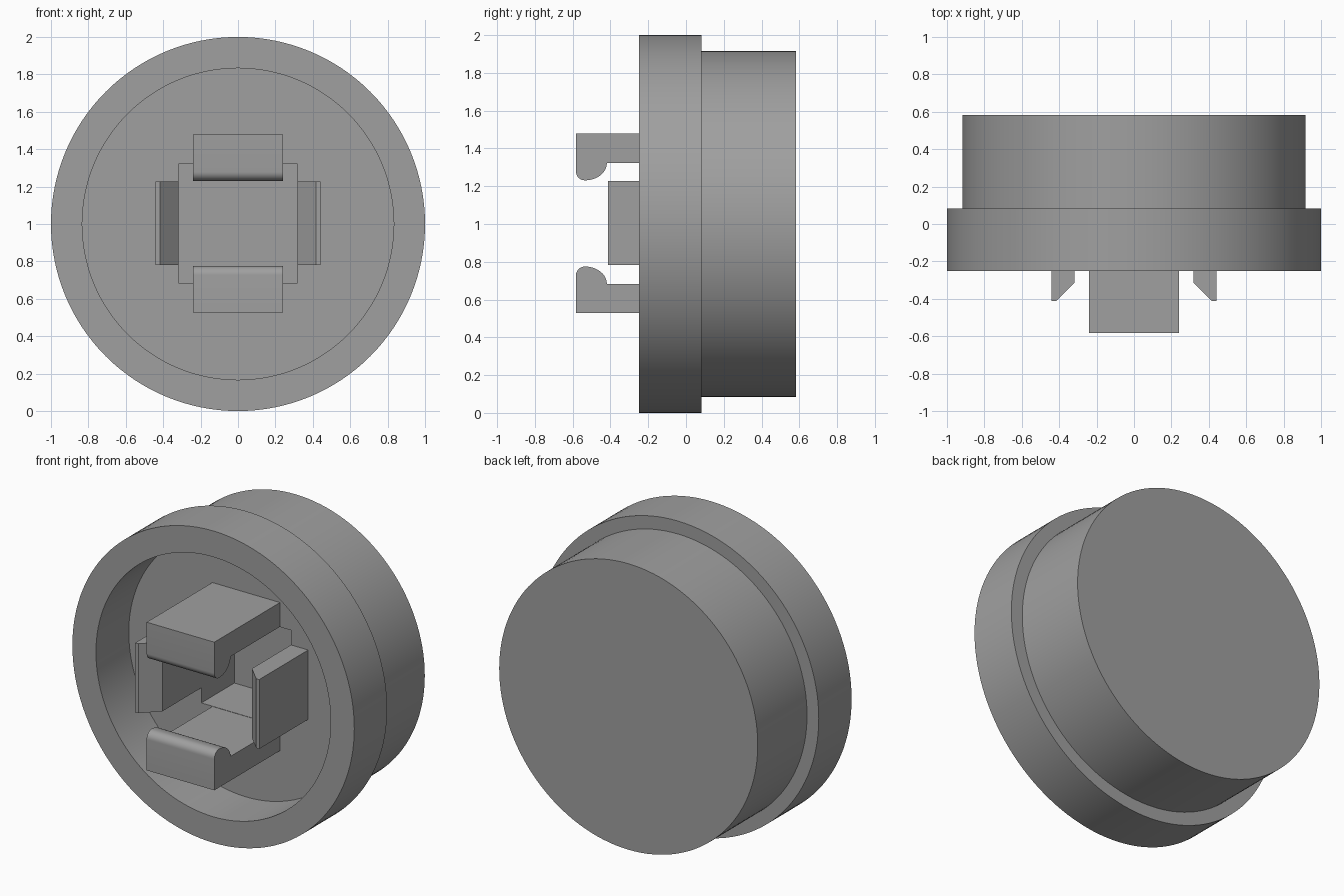
import bpy, bmesh, math
from mathutils import Matrix

if "Cube" in bpy.data.objects:
    bpy.data.objects.remove(bpy.data.objects["Cube"])

grey = bpy.data.materials.new("mid_grey")
grey.diffuse_color = (0.35, 0.35, 0.35, 1)
grey.use_nodes = True
grey.node_tree.nodes["Principled BSDF"].inputs["Base Color"].default_value = grey.diffuse_color

FLOOR = 0.083     # recess floor depth along y
SEGMENTS = 128


def finish(name, bm):
    bmesh.ops.recalc_face_normals(bm, faces=bm.faces)
    mesh = bpy.data.meshes.new(name)
    bm.to_mesh(mesh)
    bm.free()
    mesh.materials.append(grey)
    ob = bpy.data.objects.new(name, mesh)
    bpy.context.collection.objects.link(ob)
    return ob


def smooth(ob):
    bpy.ops.object.select_all(action='DESELECT')
    ob.select_set(True)
    bpy.context.view_layer.objects.active = ob
    bpy.ops.object.shade_smooth_by_angle(angle=math.radians(30))


def extrude(name, points, direction):
    """Closed profile pushed along a direction into a solid."""
    bm = bmesh.new()
    face = bm.faces.new([bm.verts.new(p) for p in points])
    out = bmesh.ops.extrude_face_region(bm, geom=[face])
    verts = [g for g in out["geom"] if isinstance(g, bmesh.types.BMVert)]
    bmesh.ops.translate(bm, verts=verts, vec=direction)
    return finish(name, bm)


# Cap body: stepped round profile (radius, y) with a front recess
profile = [(0.833, FLOOR), (0.833, -0.25), (1, -0.25), (1, 0.083),
           (0.917, 0.083), (0.917, 0.583)]
bm = bmesh.new()
rings = []
for r, y in profile:
    rings.append([bm.verts.new((r * math.cos(a), y, 1 + r * math.sin(a)))
                  for a in (2 * math.pi * i / SEGMENTS for i in range(SEGMENTS))])
for lower, upper in zip(rings, rings[1:]):
    for i in range(SEGMENTS):
        j = (i + 1) % SEGMENTS
        bm.faces.new((lower[i], lower[j], upper[j], upper[i]))
bm.faces.new(rings[0])
bm.faces.new(rings[-1])
body = finish("cap_body", bm)

# Square pocket sunk into the recess floor
bm = bmesh.new()
bmesh.ops.create_cube(bm, size=1, matrix=Matrix.Translation((0, 0.2, 1.003))
                      @ Matrix.Diagonal((0.636, 0.434, 0.636, 1)))
cutter = finish("pocket_cutter", bm)
cutter.hide_render = True
cut = body.modifiers.new("pocket", 'BOOLEAN')
cut.operation = 'DIFFERENCE'
cut.solver = 'EXACT'
cut.object = cutter
bpy.context.view_layer.objects.active = body
bpy.ops.object.modifier_apply(modifier=cut.name)
bpy.data.objects.remove(cutter)
smooth(body)

# Upper and lower hooks: (y, height from centre) with a rounded nose
hook = [(FLOOR, 0.475), (-0.583, 0.475)]
for i in range(9):       # small front rounding
    a = math.pi + i * math.pi / 16
    hook.append((-0.535 + 0.048 * math.cos(a), 0.276 + 0.048 * math.sin(a)))
for i in range(1, 13):   # wide rear rounding
    a = -math.pi / 2 + i * math.pi / 24
    hook.append((-0.535 + 0.116 * math.cos(a), 0.32 + 0.092 * math.sin(a)))
hook.append((FLOOR, 0.32))
for name, s in (("upper_hook", 1), ("lower_hook", -1)):
    smooth(extrude(name, [(-0.24, y, 1.003 + s * h) for y, h in hook], (0.48, 0, 0)))

# Left and right guide tabs with a chamfered tip
tab = [(0.318, FLOOR), (0.318, -0.313), (0.418, -0.413), (0.44, -0.413), (0.44, FLOOR)]
for name, s in (("right_tab", 1), ("left_tab", -1)):
    extrude(name, [(s * x, y, 0.782) for x, y in tab], (0, 0, 0.445))
